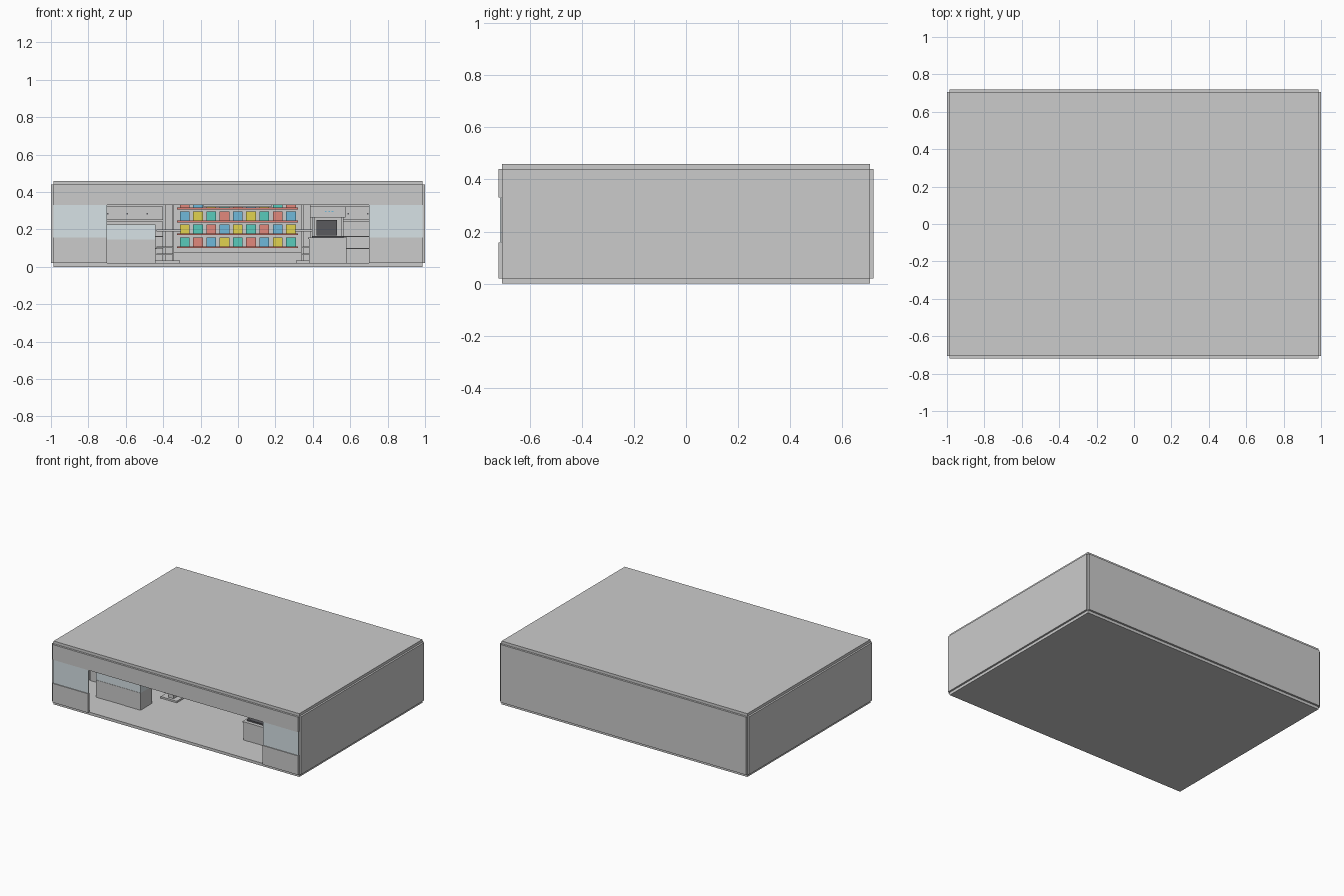
import bpy, bmesh


def mat(name, r, g, b):
    m = bpy.data.materials.new(name)
    m.diffuse_color = (r, g, b, 1)
    return m


GLASS = mat("pale_glass", 0.68, 0.76, 0.79)
LIGHT = mat("light_tile", 0.75, 0.75, 0.76)
WHITE = mat("white", 0.85, 0.86, 0.86)
DARK = mat("dark", 0.1, 0.1, 0.11)
RED = mat("red", 0.72, 0.22, 0.18)
GOODS = [mat("teal", 0.1, 0.6, 0.5), mat("coral", 0.75, 0.25, 0.2),
         mat("blue", 0.16, 0.48, 0.7), mat("yellow", 0.75, 0.65, 0.08)]


def box(name, x0, x1, y0, y1, z0, z1, m=None):
    me = bpy.data.meshes.new(name)
    bm = bmesh.new()
    bmesh.ops.create_cube(bm, size=1)
    for v in bm.verts:
        v.co = ((x0 + x1) / 2 + v.co.x * (x1 - x0),
                (y0 + y1) / 2 + v.co.y * (y1 - y0),
                (z0 + z1) / 2 + v.co.z * (z1 - z0))
    bm.to_mesh(me)
    bm.free()
    if m:
        me.materials.append(m)
    ob = bpy.data.objects.new(name, me)
    bpy.context.collection.objects.link(ob)
    return ob


def pair(name, x0, x1, *rest):
    box(name + "_right", x0, x1, *rest)
    box(name + "_left", -x1, -x0, *rest)


# building shell
box("floor_slab", -0.987, 0.987, -0.706, 0.706, 0, 0.02)
box("roof", -0.987, 0.987, -0.706, 0.706, 0.44, 0.46)
pair("side_wall", 0.987, 1.0, -0.706, 0.706, 0.02, 0.44)
box("back_wall", -0.987, 0.987, 0.706, 0.72, 0.02, 0.44)
box("front_lintel", -0.987, 0.987, -0.72, -0.706, 0.33, 0.44)
pair("front_low_wall", 0.7, 0.987, -0.72, -0.706, 0.02, 0.158)
pair("front_window", 0.7, 0.987, -0.714, -0.708, 0.158, 0.33, GLASS)

# light tiles of the checkered floor
NX, NY = 14, 10
tx, ty = 1.974 / NX, 1.412 / NY
bm = bmesh.new()
for i in range(NX):
    for j in range(NY):
        if (i + j) % 2:
            x, y = -0.987 + i * tx, -0.706 + j * ty
            bm.faces.new([bm.verts.new(p) for p in (
                (x, y, 0.021), (x + tx, y, 0.021),
                (x + tx, y + ty, 0.021), (x, y + ty, 0.021))])
me = bpy.data.meshes.new("floor_tiles")
bm.to_mesh(me)
bm.free()
me.materials.append(LIGHT)
bpy.context.collection.objects.link(bpy.data.objects.new("floor_tiles", me))

# left service counter with glass case
box("service_counter", -0.80, -0.44, -0.49, -0.36, 0.02, 0.145)
box("counter_glass_case", -0.80, -0.44, -0.488, -0.362, 0.145, 0.225, GLASS)

# right counter with drinks machine
box("drinks_counter", 0.38, 0.58, -0.48, -0.33, 0.02, 0.148)
box("drinks_counter_top", 0.375, 0.583, -0.485, -0.325, 0.148, 0.156)
box("machine_base", 0.395, 0.565, -0.46, -0.34, 0.156, 0.166, DARK)
box("machine_back", 0.40, 0.56, -0.38, -0.34, 0.166, 0.265)
box("machine_front", 0.42, 0.53, -0.42, -0.38, 0.168, 0.25, DARK)
pair_z = (0.166, 0.265)
box("machine_side_a", 0.395, 0.41, -0.44, -0.34, *pair_z)
box("machine_side_b", 0.55, 0.565, -0.44, -0.34, *pair_z)
box("machine_head", 0.385, 0.575, -0.46, -0.34, 0.265, 0.322, WHITE)
for k in range(3):
    x = 0.465 + k * 0.018
    box("machine_button", x, x + 0.009, -0.463, -0.46, 0.292, 0.299, GOODS[2])

# back wall display with coloured goods
box("display_back", -0.345, 0.34, 0.68, 0.70, 0.02, 0.42, LIGHT)
box("display_plinth", -0.345, 0.34, 0.56, 0.68, 0.02, 0.08)
for r in range(4):
    z = 0.10 + r * 0.069
    box("display_shelf", -0.325, 0.32, 0.56, 0.68, z, z + 0.01, RED)
    for i in range(9):
        x = -0.285 + i * 0.071
        box("goods", x - 0.026, x + 0.026, 0.575, 0.655, z + 0.01, z + 0.058,
            GOODS[(i - r) % 4])

# aisle racks seen end-on
pair("rack_panel", 0.35, 0.39, -0.24, 0.35, 0.02, 0.34)
pair("rack_base", 0.31, 0.44, -0.26, 0.37, 0.02, 0.033)
for z in (0.062, 0.1):
    pair("rack_low_shelf", 0.345, 0.435, -0.25, 0.36, z, z + 0.008)
pair("rack_shelf", 0.305, 0.435, -0.25, 0.36, 0.19, 0.199)

# cabinets beside the display
for s in (0, 1):
    a, b = (0.42, 0.97) if s else (-0.97, -0.40)
    box("back_cabinet", a, b, 0.58, 0.70, 0.02, 0.243)
    for z in (0.095, 0.16):
        box("cabinet_ledge", a, b, 0.57, 0.58, z, z + 0.006)
    box("wall_cupboard", a, b, 0.60, 0.70, 0.25, 0.322)
    for k in range(5):
        x = a + 0.06 + k * 0.105
        box("cupboard_knob", x, x + 0.008, 0.592, 0.60, 0.28, 0.288, DARK)

# wall units along the sides
pair("side_unit", 0.87, 0.98, -0.30, 0.50, 0.02, 0.24)

# hanging ceiling panel
box("ceiling_panel", -0.185, 0.18, 0.40, 0.43, 0.32, 0.44, WHITE)
